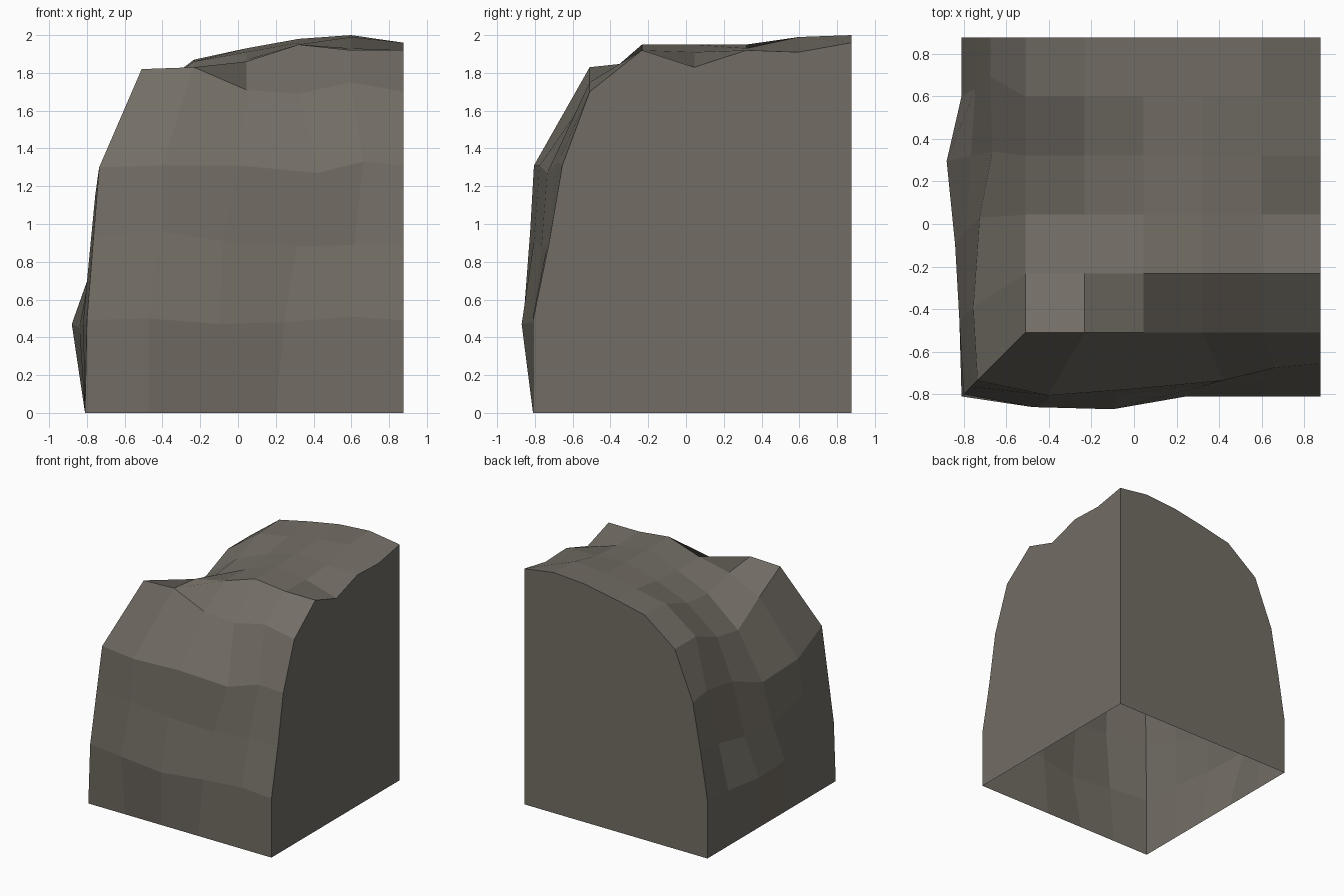
import bpy
import bmesh

# Remove the default object
default_cube = bpy.data.objects.get("Cube")
if default_cube:
    bpy.data.objects.remove(default_cube, do_unlink=True)

SPANS = 5          # faces along every edge of the block
FLAT = 0.875       # plane of the two cut sides
CM = 0.01

# Wall rings: height and corner position of a regular tapered block
RING_HEIGHT = [0, 0.49, 0.93, 1.30]
RING_CORNER = [-0.81, -0.80, -0.765, -0.735]
TOP_CORNER = -0.51

# Rough surface in hundredths: (along, outward, up) from the corner on each ring
FRONT_NUDGES = [
    [(-1, 6, 1), (3, 7, -2), (4, 1, -1), (6, 1, 2), (0, 1, 0)],
    [(3, 6, 3), (3, 4, -2), (9, 0, -5), (7, -3, -4), (0, -4, -3)],
    [(1, 7, 1), (9, 4, 1), (19, 0, -3), (11, -6, 3), (0, -8, 1)],
]
LEFT_NUDGES = [
    [(1, 2, -1), (3, 4, -4), (9, 8, -2), (6, 1, -3), (0, 1, -1)],
    [(2, 2, -8), (8, 2, -18), (10, 0, -14), (9, -2, -8), (0, -2, -5)],
    [(2, 2, -14), (12, -1, -18), (11, -7, -7), (14, -6, -1), (0, -6, -4)],
]

# Depth of the top surface below its highest point, front row first
TOP_DEPTH = [
    [18, 17, 29, 31, 25, 30],
    [33, 20, 14, 5, 8, 8],
    [50, 27, 15, 5, 9, 17],
    [45, 24, 13, 5, 7, 8],
    [34, 14, 9, 4, 1, 9],
    [34, 13, 7, 2, 0, 4],
]


def spread(corner, step):
    """Even spacing from the rough corner to the flat cut side."""
    return corner + (FLAT - corner) * step / SPANS


def wall_point(ring, step, nudges):
    """Return along, across and height for one point of a rough wall."""
    corner = RING_CORNER[ring]
    along, out, up = 0, 0, 0
    if ring > 0 and step > 0:
        along, out, up = nudges[ring - 1][step - 1]
    return (spread(corner, step) + along * CM,
            corner - out * CM,
            RING_HEIGHT[ring] + up * CM)


def add_quads(bm, grid):
    """Skin a rectangular grid of vertices with quads."""
    for lower, upper in zip(grid, grid[1:]):
        for i in range(len(lower) - 1):
            bm.faces.new((lower[i], lower[i + 1], upper[i + 1], upper[i]))


def build_rock(bm):
    steps = range(SPANS + 1)
    rings = range(len(RING_HEIGHT))

    # Top surface
    top = [[bm.verts.new((spread(TOP_CORNER, i), spread(TOP_CORNER, j),
                          2 - TOP_DEPTH[j][i] * CM))
            for i in steps] for j in steps]

    # Front wall, running along x
    front = []
    for ring in rings:
        points = [wall_point(ring, i, FRONT_NUDGES) for i in steps]
        front.append([bm.verts.new((a, c, z)) for a, c, z in points])

    # Left-hand wall, running along y and sharing the corner edge
    side = []
    for ring in rings:
        points = [wall_point(ring, j, LEFT_NUDGES) for j in steps[1:]]
        side.append([front[ring][0]]
                    + [bm.verts.new((c, a, z)) for a, c, z in points])

    # Both walls end in the rim of the top surface
    front.append(top[0])
    side.append([row[0] for row in top])
    for grid in (top, front, side):
        add_quads(bm, grid)

    # Two flat cut sides, each one large face; the underside stays open
    base = bm.verts.new((FLAT, FLAT, 0))
    bm.faces.new([row[-1] for row in front[:-1]]
                 + [row[-1] for row in top] + [base])
    bm.faces.new([row[-1] for row in side[:-1]] + top[-1] + [base])
    bmesh.ops.recalc_face_normals(bm, faces=bm.faces[:])


# Stone material
stone = bpy.data.materials.new("warm grey stone")
stone.use_nodes = True
stone_colour = (0.17, 0.155, 0.13, 1)
stone.diffuse_color = stone_colour
stone.node_tree.nodes["Principled BSDF"].inputs["Base Color"].default_value = stone_colour

# Rock corner block, flat shaded
mesh = bpy.data.meshes.new("rock_corner")
bm = bmesh.new()
build_rock(bm)
bm.to_mesh(mesh)
bm.free()
mesh.materials.append(stone)
rock = bpy.data.objects.new("rock_corner", mesh)
bpy.context.collection.objects.link(rock)
